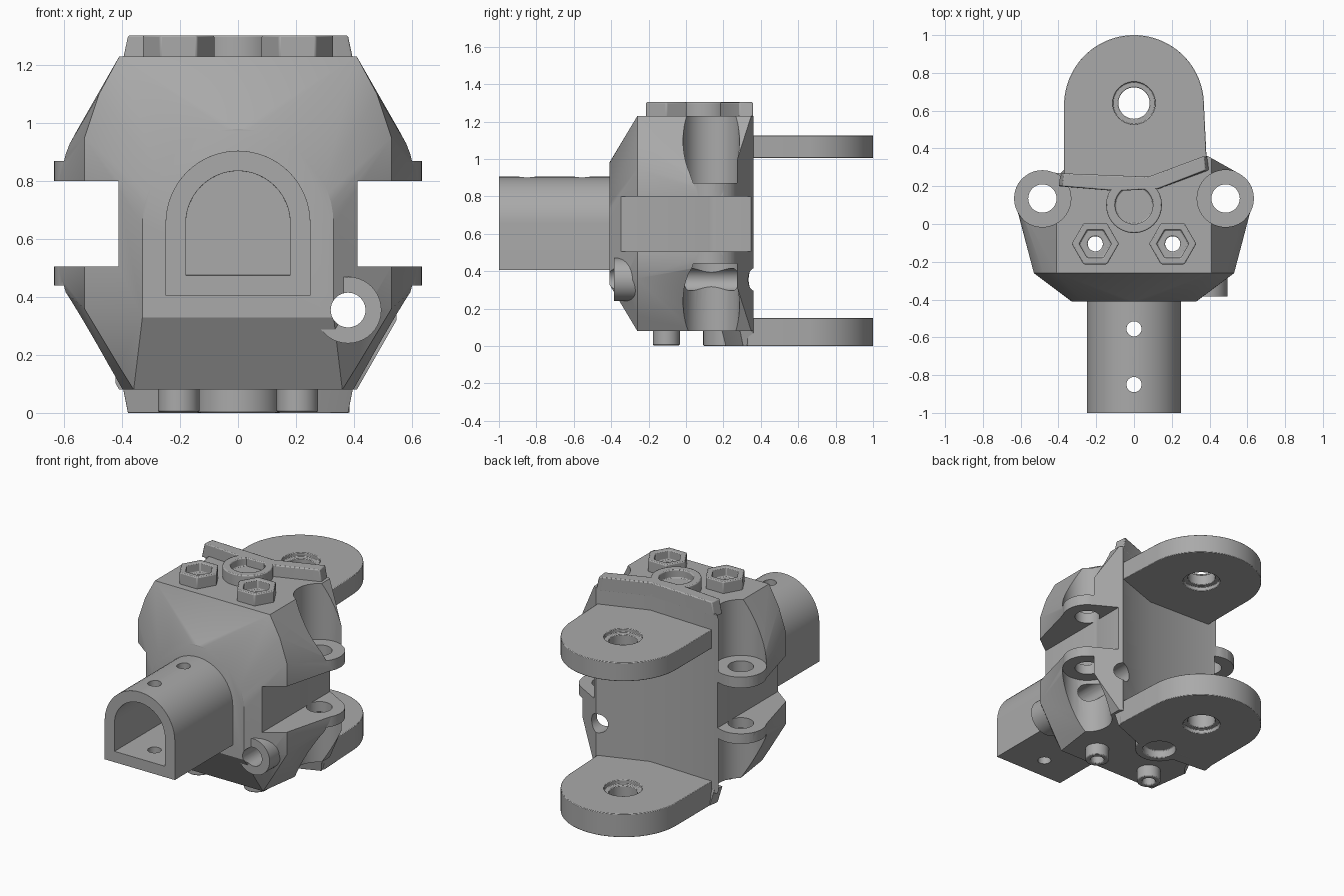
import bpy, bmesh, math
from mathutils import Vector

if "Cube" in bpy.data.objects:
    bpy.data.objects.remove(bpy.data.objects["Cube"], do_unlink=True)

grey = bpy.data.materials.new("plain grey")
grey.use_nodes = True
GREY = (0.4, 0.4, 0.4, 1)
grey.diffuse_color = GREY
grey.node_tree.nodes["Principled BSDF"].inputs["Base Color"].default_value = GREY


def to_object(name, bm):
    bmesh.ops.recalc_face_normals(bm, faces=bm.faces)
    mesh = bpy.data.meshes.new(name)
    bm.to_mesh(mesh)
    bm.free()
    mesh.materials.append(grey)
    obj = bpy.data.objects.new(name, mesh)
    bpy.context.collection.objects.link(obj)
    return obj


def prism(name, pts, lo, hi, axis="z"):
    """Extrude a flat outline along z, or along y for an x-z outline."""
    place = (lambda p, h: (p[0], p[1], h)) if axis == "z" else (lambda p, h: (p[0], h, p[1]))
    bm = bmesh.new()
    a = [bm.verts.new(place(p, lo)) for p in pts]
    b = [bm.verts.new(place(p, hi)) for p in pts]
    bm.faces.new(a)
    bm.faces.new(b)
    for i in range(len(pts)):
        j = (i + 1) % len(pts)
        bm.faces.new((a[i], a[j], b[j], b[i]))
    return to_object(name, bm)


def arc(cx, cy, r, start, end, n):
    return [(cx + r * math.cos(math.radians(start + (end - start) * i / n)),
             cy + r * math.sin(math.radians(start + (end - start) * i / n))) for i in range(n + 1)]


def disc(name, x, y, r, lo, hi, axis="z", n=40):
    return prism(name, arc(x, y, r, 0, 360, n)[:-1], lo, hi, axis)


def activate(obj):
    bpy.ops.object.select_all(action="DESELECT")
    obj.select_set(True)
    bpy.context.view_layer.objects.active = obj


def combine(obj, other, operation="DIFFERENCE"):
    mod = obj.modifiers.new("shape", "BOOLEAN")
    mod.operation, mod.object, mod.solver = operation, other, "EXACT"
    activate(obj)
    bpy.ops.object.modifier_apply(modifier=mod.name)
    bpy.data.objects.remove(other, do_unlink=True)


def drill(obj, x, y, r, lo, hi, axis="z", n=40):
    combine(obj, disc("cutter", x, y, r, lo, hi, axis, n))


def finish(obj, bevel=0):
    if bevel:
        mod = obj.modifiers.new("soft edges", "BEVEL")
        mod.width, mod.segments, mod.limit_method = bevel, 2, "ANGLE"
        mod.angle_limit = math.radians(40)
    activate(obj)
    bpy.ops.object.shade_smooth_by_angle(angle=math.radians(28))


EAR_X, EAR_Y, EAR_R = 0.485, 0.135, 0.15
BOLT_X, BOLT_Y = 0.205, -0.105

# Body: convex block swelling from the arched front to the wide back
front = arc(0, 0.65, 0.33, 0, 180, 28) + [(-0.33, 0.33), (0.33, 0.33)]
shoulder = [(0.36, 0.08), (0.41, 0.16), (0.53, 0.36), (0.53, 0.95), (0.48, 1.1), (0.41, 1.23)]
rear = [(0.41, 0.08), (0.61, 0.43), (0.625, 0.5), (0.625, 0.8), (0.61, 0.88), (0.41, 1.23)]
bm = bmesh.new()
for x, z in front:
    bm.verts.new((x, -0.41, z))
for outline, ys in ((shoulder, (-0.26,)), (rear, (0.1, 0.45))):
    for x, z in outline:
        for y in ys:
            for side in (-1, 1):
                bm.verts.new((side * x, y, z))
hull = bmesh.ops.convex_hull(bm, input=bm.verts)
bmesh.ops.delete(bm, geom=list({v for v in hull["geom_interior"] if isinstance(v, bmesh.types.BMVert)}),
                 context="VERTS")
bmesh.ops.dissolve_limit(bm, angle_limit=0.01, verts=bm.verts, edges=bm.edges)
body = to_object("body", bm)

# Plan outline trims the back into ears and a shallow bent wall
back_wall = [(0.39, 0.36), (0.08, 0.25), (-0.39, 0.268)]
plan = ([(-0.8, EAR_Y), (-0.8, -0.5), (0.8, -0.5), (0.8, EAR_Y)]
        + arc(EAR_X, EAR_Y, EAR_R, 0, 62, 12) + back_wall
        + arc(-EAR_X, EAR_Y, EAR_R, 98, 180, 14))
combine(body, prism("plan", plan, -0.2, 1.6), "INTERSECT")

# Ears, side slots and clearance scoops
for side in (-1, 1):
    x = side * EAR_X
    for lo, hi in ((0.44, 0.505), (0.8, 0.87)):
        combine(body, disc("ear", x, EAR_Y, EAR_R, lo, hi), "UNION")
    slot = [(side * 0.413, -0.6), (side * 0.9, -0.6), (side * 0.9, 0.6), (side * 0.413, 0.6)]
    combine(body, prism("slot", slot, 0.505, 0.8))
    for lo, hi in ((0.87, 1.5), (-0.2, 0.44)):
        drill(body, x, EAR_Y, EAR_R + 0.001, lo, hi)
    drill(body, x, EAR_Y, 0.075, 0.3, 1.0)
    drill(body, side * BOLT_X, BOLT_Y, 0.04, -0.2, 1.5)

# Cross hole through the lower corner, with its tube
CROSS = (0.38, 0.355)
drill(body, *CROSS, 0.06, -0.6, 0.6, "y")
finish(body)
tube = disc("corner_tube", *CROSS, 0.115, -0.385, -0.2, "y")
drill(tube, *CROSS, 0.06, -0.6, 0.6, "y")
finish(tube)


# Arched hollow handle socket
def arch(half, base):
    return arc(0, 0.655, half, 0, 180, 32) + [(-half, base), (half, base)]


socket = prism("front_socket", arch(0.25, 0.405), -1, -0.38, "y")
combine(socket, prism("bore", arch(0.18, 0.475), -1.1, -0.415, "y"))
for y in (-0.555, -0.85):
    drill(socket, 0, y, 0.04, 0.2, 1.1)
finish(socket, 0.006)

# Rear clevis plates with countersunk pin holes
for name, lo, hi in (("lower_clevis", 0, 0.15), ("upper_clevis", 1.005, 1.125)):
    outline = ([(-0.37, 0.235), (0.08, 0.22), (0.385, 0.33)]
               + arc(0, 0.63, 0.37, 4, 180, 48))
    plate = prism(name, outline, lo, hi)
    drill(plate, 0, 0.64, 0.083, lo - 0.1, hi + 0.1)
    drill(plate, 0, 0.64, 0.112, hi - 0.025, hi + 0.1)
    drill(plate, 0, 0.64, 0.112, lo - 0.1, lo + 0.025)
    finish(plate, 0.006)

# Bent ridges along the back edges, narrowing outward
ridge = back_wall + [(-0.4, 0.2), (-0.1, 0.175), (0.13, 0.185), (0.4, 0.285)]
for name, base, tip in (("lower_ridge", 0.1, 0), ("upper_ridge", 1.21, 1.303)):
    obj = prism(name, ridge, min(base, tip), max(base, tip))
    for v in obj.data.vertices:
        if abs(v.co.z - tip) < 0.001:
            v.co.x *= 0.95
            if tip == 0 and v.co.y < 0.3:
                v.co.y += 0.02
    finish(obj, 0.006)

# Round bosses
for name, y, lo, hi, floor in (("upper_boss", 0.1, 1.21, 1.303, 1.25), ("lower_boss", 0.24, 0, 0.1, 0.05)):
    boss = disc(name, 0, y, 0.148, lo, hi)
    if floor > 1:
        drill(boss, 0, y, 0.1, floor, hi + 0.1)
    else:
        drill(boss, 0, y, 0.1, lo - 0.1, floor)
        for part in ("lower_clevis", "lower_ridge"):
            drill(bpy.data.objects[part], 0, y, 0.1, lo - 0.1, floor)
    finish(boss, 0.006)

# Hexagonal sockets above and round nuts below
for side, label in ((1, "left"), (-1, "right")):
    x = side * BOLT_X
    head = disc(label + "_hex_head", x, BOLT_Y, 0.125, 1.21, 1.303, n=6)
    drill(head, x, BOLT_Y, 0.085, 1.245, 1.4, n=6)
    nut = disc(label + "_round_nut", x, BOLT_Y, 0.072, 0.003, 0.1)
    for obj in (head, nut):
        drill(obj, x, BOLT_Y, 0.04, -0.2, 1.5)
        finish(obj, 0.006)
